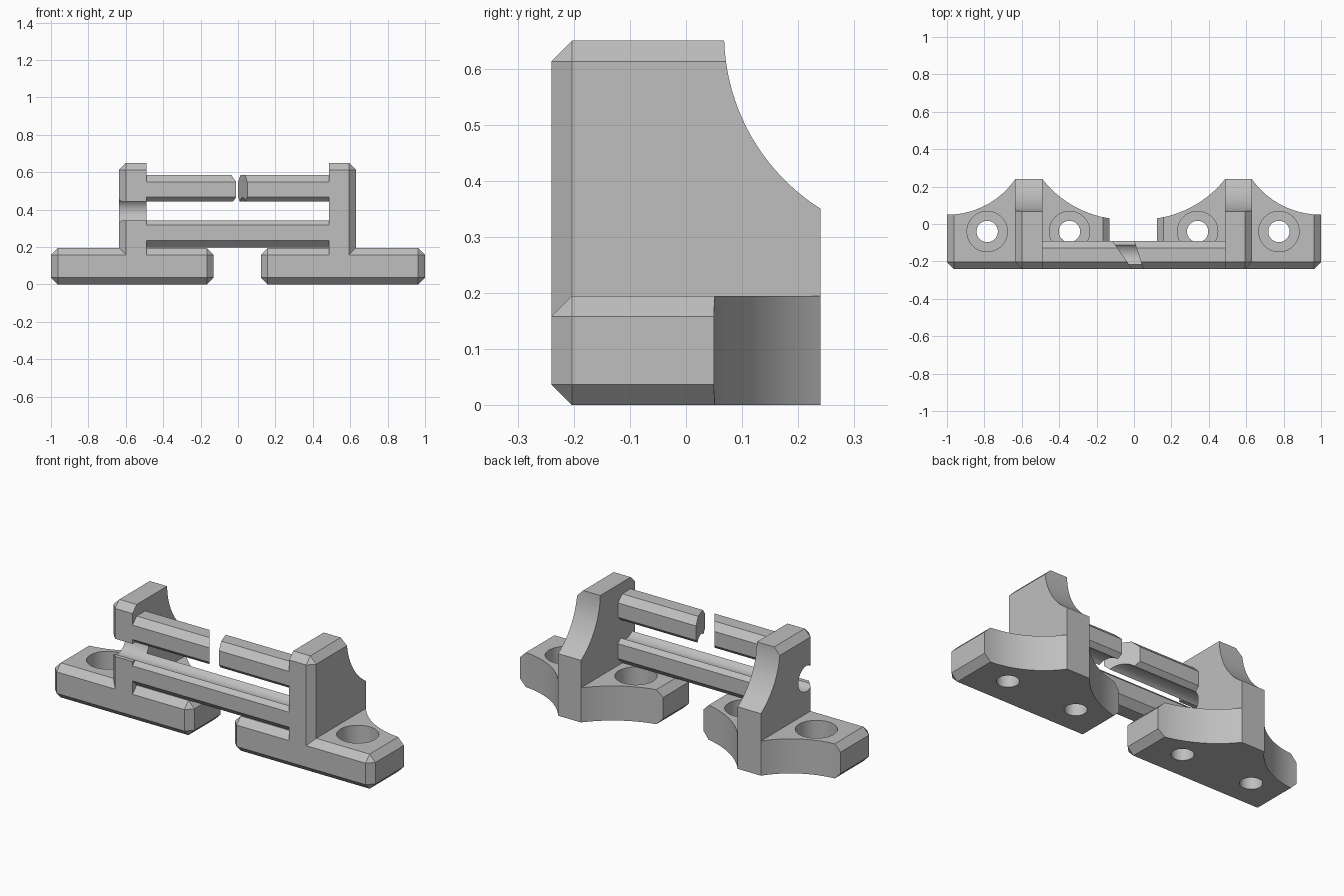
import bpy, bmesh, math

default = bpy.data.objects.get("Cube")
if default:
    bpy.data.objects.remove(default, do_unlink=True)

grey = bpy.data.materials.new("light_grey")
grey.use_nodes = True
GREY = (0.52, 0.52, 0.52, 1)
grey.diffuse_color = GREY
grey.node_tree.nodes["Principled BSDF"].inputs["Base Color"].default_value = GREY

CHAMFER = 0.037
FRONT = -0.24
BACK = 0.24


def finish(bm, name):
    bmesh.ops.recalc_face_normals(bm, faces=bm.faces)
    mesh = bpy.data.meshes.new(name)
    bm.to_mesh(mesh)
    bm.free()
    mesh.materials.append(grey)
    ob = bpy.data.objects.new(name, mesh)
    bpy.context.collection.objects.link(ob)
    return ob


def chamfered_box(name, lo, hi, plain):
    """Box whose edges are chamfered, except around the faces in plain: (axis, position)."""
    bm = bmesh.new()
    bmesh.ops.create_cube(bm, size=1)
    for v in bm.verts:
        v.co = [lo[i] if v.co[i] < 0 else hi[i] for i in range(3)]
    edges = [e for e in bm.edges
             if not any(all(abs(v.co[a] - p) < 1e-5 for v in e.verts) for a, p in plain)]
    bmesh.ops.bevel(bm, geom=edges, offset=CHAMFER, segments=1, affect='EDGES')
    return finish(bm, name)


def prism(name, points, axis, lo, hi):
    """Extrude a closed 2D outline along z (x, y points) or x (y, z points)."""
    bm = bmesh.new()
    place = (lambda u, v, w: (u, v, w)) if axis == 'z' else (lambda u, v, w: (w, u, v))
    a = [bm.verts.new(place(u, v, lo)) for u, v in points]
    b = [bm.verts.new(place(u, v, hi)) for u, v in points]
    bm.faces.new(a)
    bm.faces.new(b)
    for i in range(len(a)):
        j = (i + 1) % len(a)
        bm.faces.new((a[i], a[j], b[j], b[i]))
    return finish(bm, name)


def circle(u, v, r, n=48):
    return [(u + r * math.cos(math.tau * i / n), v + r * math.sin(math.tau * i / n))
            for i in range(n)]


def arc(a, b, sag, n=20):
    """Arc from a to b, bulging by sag to the right of the direction of travel."""
    dx, dy = b[0] - a[0], b[1] - a[1]
    d = math.hypot(dx, dy)
    h = d / 2
    r = (h * h + sag * sag) / (2 * sag)
    half = 2 * math.atan(sag / h)
    pts = []
    for i in range(n + 1):
        t = half * (2 * i / n - 1)
        along, off = h + r * math.sin(t), r * math.cos(t) - r + sag
        pts.append((a[0] + (dx * along + dy * off) / d, a[1] + (dy * along - dx * off) / d))
    return pts


def combine(target, tool, operation):
    mod = target.modifiers.new("cut", 'BOOLEAN')
    mod.object, mod.operation, mod.solver = tool, operation, 'EXACT'
    bpy.context.view_layer.objects.active = target
    bpy.ops.object.modifier_apply(modifier=mod.name)
    bpy.data.objects.remove(tool, do_unlink=True)


def bracket(name, s, inner, post_in, post_out, holes):
    """Screw foot with a curved back and an upright post; s is the side's sign."""
    def span(a, b):
        return sorted((s * a, s * b))

    # Foot with scooped back on both sides of the post
    x0, x1 = span(inner, 1)
    foot = chamfered_box(name, (x0, FRONT, 0), (x1, BACK, 0.195), [(1, BACK)])
    plan = [(1.1, -0.3), (inner - 0.05, -0.3), (inner - 0.05, 0.03)]
    plan += arc((inner, 0.03), (post_in, BACK), 0.04)
    plan += [(post_in, 0.3), (post_out, 0.3)]
    plan += arc((post_out, BACK), (1, 0.05), 0.051) + [(1.1, 0.05)]
    combine(foot, prism("plan", [(s * x, y) for x, y in plan], 'z', -0.1, 0.3), 'INTERSECT')

    # Post with concave rear shoulder
    x0, x1 = span(post_in, post_out)
    post = chamfered_box("post", (x0, FRONT, 0), (x1, BACK, 0.65),
                         [(1, BACK), (0, s * post_in)])
    side = [(-0.3, 0.7), (-0.3, -0.1), (0.3, -0.1), (0.3, 0.35)]
    side += arc((0.068, 0.65), (BACK, 0.35), 0.043)[::-1] + [(0.068, 0.7)]
    combine(post, prism("side", side, 'x', x0 - 0.1, x1 + 0.1), 'INTERSECT')
    combine(foot, post, 'UNION')

    # Counterbored screw holes
    for x in holes:
        combine(foot, prism("bore", circle(s * x, -0.04, 0.057), 'z', -0.1, 0.3), 'DIFFERENCE')
        combine(foot, prism("head", circle(s * x, -0.04, 0.108), 'z', 0.08, 0.3), 'DIFFERENCE')
    return foot


def channel():
    """Round rod channel running along x."""
    return prism("channel", circle(-0.165, 0.392, 0.072, 64), 'x', -0.8, 0.49)


left = bracket("left_bracket", 1, 0.122, 0.487, 0.63, (0.34, 0.775))
right = bracket("right_bracket", -1, 0.13, 0.49, 0.635, (0.345, 0.785))

# Rod channel and its front slot through the right post
combine(right, channel(), 'DIFFERENCE')
slot = [(-0.3, 0.342), (-0.165, 0.342), (-0.165, 0.442), (-0.3, 0.442)]
combine(right, prism("slot", slot, 'x', -0.8, -0.4), 'DIFFERENCE')

# Two cross bars, hollowed by the channel
bars = []
for name, low, high in (("lower_bar", 0.197, 0.355), ("upper_bar", 0.43, 0.585)):
    ends = (-0.49, 0.487)
    bar = chamfered_box(name, (ends[0], FRONT, low), (ends[1], -0.09, high),
                        [(0, e) for e in ends])
    combine(bar, channel(), 'DIFFERENCE')
    bars.append(bar)

# Slanted gap in the upper bar
gap = [(-0.122, -0.08), (-0.003, -0.25), (0.053, -0.25), (-0.003, -0.08)]
combine(bars[1], prism("gap", gap, 'z', 0.4, 0.7), 'DIFFERENCE')

# Smooth the curved walls, keep the chamfers crisp
for ob in [left, right] + bars:
    bpy.ops.object.select_all(action='DESELECT')
    ob.select_set(True)
    bpy.context.view_layer.objects.active = ob
    bpy.ops.object.shade_smooth_by_angle(angle=math.radians(25))
